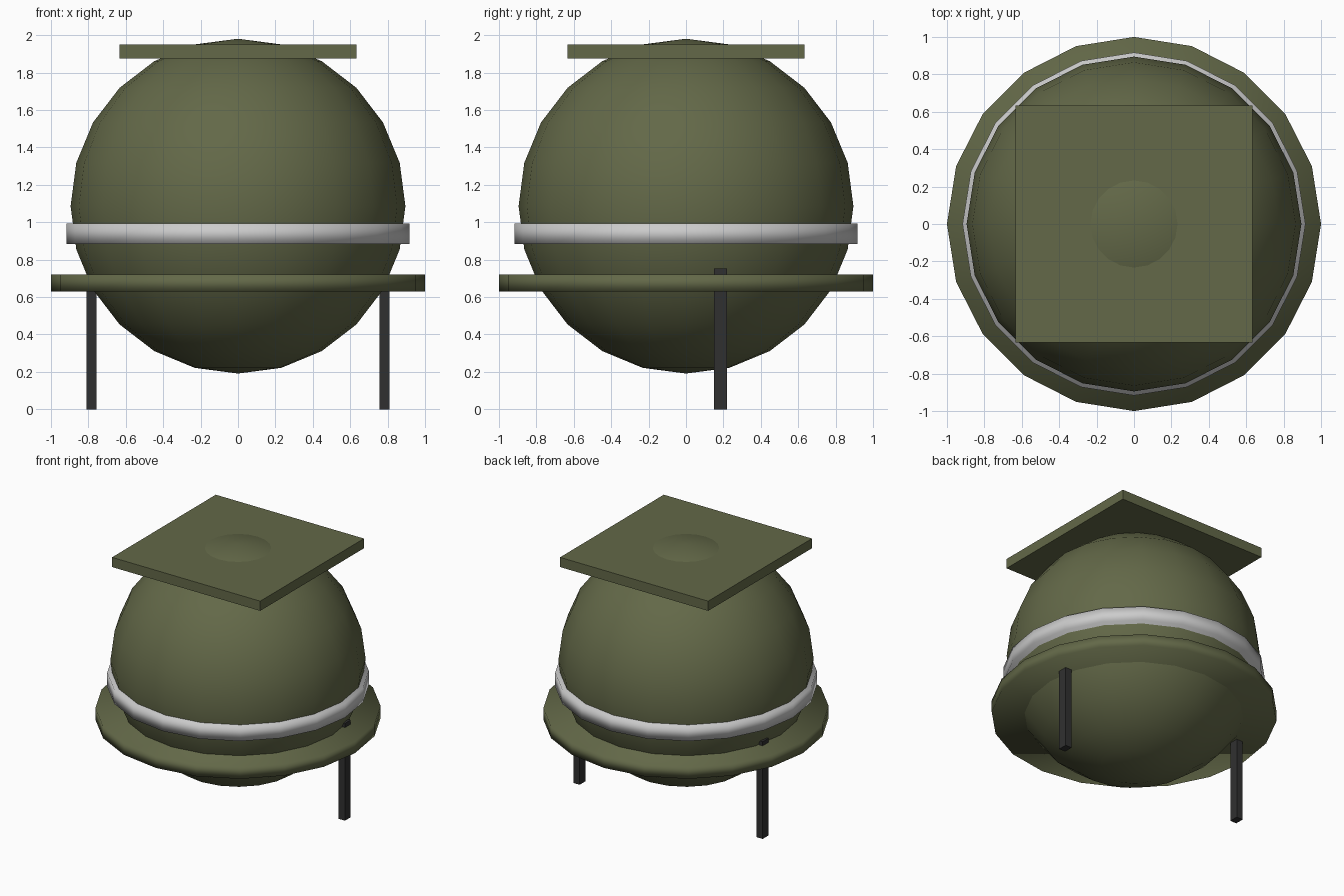
import bpy
from mathutils import Vector

cube = bpy.data.objects.get("Cube")
if cube:
    bpy.data.objects.remove(cube, do_unlink=True)


def make_material(name, rgb):
    mat = bpy.data.materials.new(name)
    mat.use_nodes = True
    color = (*rgb, 1.0)
    mat.diffuse_color = color
    mat.node_tree.nodes["Principled BSDF"].inputs["Base Color"].default_value = color
    return mat


olive = make_material("olive green", (0.125, 0.14, 0.065))
silver = make_material("light grey", (0.6, 0.6, 0.6))
charcoal = make_material("charcoal", (0.03, 0.03, 0.03))

SIDES = 20


def finish(name, mat, smooth):
    obj = bpy.context.object
    obj.name = name
    obj.data.materials.append(mat)
    if smooth:
        bpy.ops.object.shade_smooth()
    return obj


def disc(name, radius, bottom, top, mat):
    bpy.ops.mesh.primitive_cylinder_add(vertices=SIDES, radius=radius, depth=top - bottom,
                                        location=(0, 0, (bottom + top) / 2))
    return finish(name, mat, True)


def box(name, low, high, mat):
    low, high = Vector(low), Vector(high)
    bpy.ops.mesh.primitive_cube_add(size=1, location=(low + high) / 2)
    bpy.context.object.scale = high - low
    bpy.ops.object.transform_apply(location=False, rotation=False, scale=True)
    return finish(name, mat, False)


# Round body
bpy.ops.mesh.primitive_uv_sphere_add(segments=SIDES, ring_count=12, radius=0.895,
                                     location=(0, 0, 1.086))
finish("body", olive, True)

# Wide brim and the pale band above it
disc("brim", 1.0, 0.63, 0.72, olive)
disc("band", 0.917, 0.883, 0.993, silver)

# Square board on top, pierced by the crown of the body
box("top_board", (-0.634, -0.634, 1.875), (0.634, 0.634, 1.95), olive)

# Pair of thin legs
for side, name in ((1, "left_leg"), (-1, "right_leg")):
    center = 0.783 * side
    box(name, (center - 0.027, 0.15, 0), (center + 0.027, 0.22, 0.752), charcoal)
